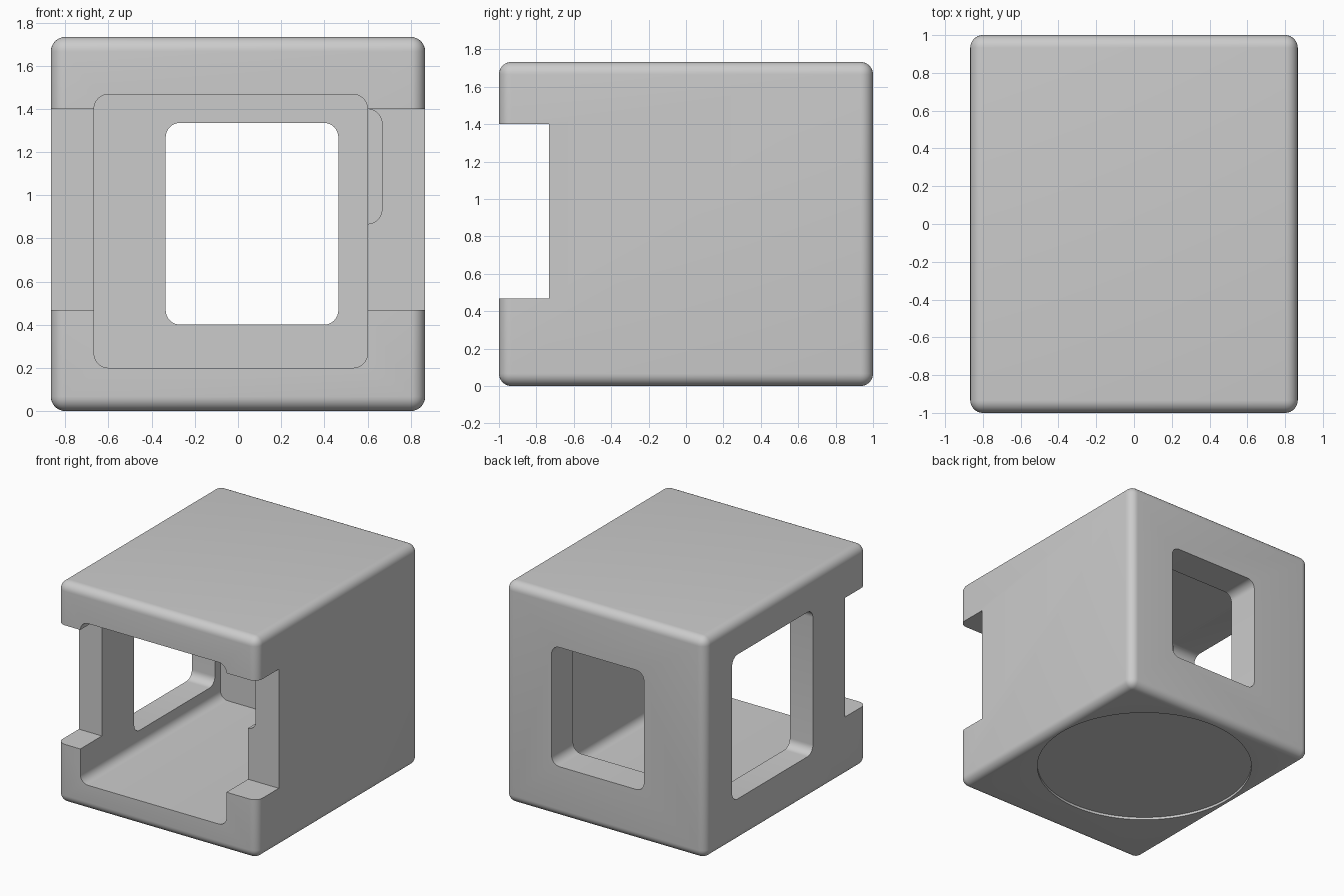
import bpy
import bmesh
import math
from mathutils import Vector

default = bpy.data.objects.get("Cube")
if default:
    bpy.data.objects.remove(default, do_unlink=True)

RADIUS = 0.067

grey = bpy.data.materials.new("plain_grey")
grey.use_nodes = True
grey.diffuse_color = (0.6, 0.6, 0.6, 1)
grey.node_tree.nodes["Principled BSDF"].inputs["Base Color"].default_value = (0.6, 0.6, 0.6, 1)


def make_object(name, bm):
    mesh = bpy.data.meshes.new(name)
    bm.to_mesh(mesh)
    bm.free()
    obj = bpy.data.objects.new(name, mesh)
    bpy.context.collection.objects.link(obj)
    mesh.materials.append(grey)
    return obj


def rounded_box(name, x, y, z, round_axis=None):
    """Box between limits; rounds every edge ('all') or those along one axis."""
    bm = bmesh.new()
    bmesh.ops.create_cube(bm, size=1)
    for v in bm.verts:
        v.co = Vector([lim[0] if c < 0 else lim[1] for c, lim in zip(v.co, (x, y, z))])
    edges = []
    for e in bm.edges:
        d = e.verts[0].co - e.verts[1].co
        if round_axis == "all" or (round_axis is not None and abs(d[round_axis]) > 1e-4):
            edges.append(e)
    if edges:
        bmesh.ops.bevel(bm, geom=edges, offset=RADIUS, segments=8, profile=0.5, affect='EDGES')
    return make_object(name, bm)


# Outer block with every edge rounded
housing = rounded_box("housing", (-0.867, 0.867), (-1, 1), (0, 1.733), "all")

# Openings: main cavity, front notch, windows and inner slot
cutters = [
    rounded_box("cavity_cutter", (-0.667, 0.6), (-1.2, 0.733), (0.2, 1.467), 1),
    rounded_box("front_notch_cutter", (-1.1, 1.1), (-1.1, -0.733), (0.467, 1.4)),
    rounded_box("back_window_cutter", (-0.335, 0.465), (0.6, 1.2), (0.4, 1.335), 1),
    rounded_box("side_window_cutter", (-1.1, -0.5), (-0.333, 0.667), (0.333, 1.465), 0),
    rounded_box("inner_slot_cutter", (0.4, 0.667), (-0.74, 0.0), (0.867, 1.399), 1),
]

# Shallow round recess under the base
bm = bmesh.new()
bmesh.ops.create_cone(bm, cap_ends=True, segments=96, radius1=0.8, radius2=0.8, depth=0.2)
bmesh.ops.translate(bm, verts=bm.verts, vec=(0, 0.12, -0.08))
cutters.append(make_object("base_recess_cutter", bm))

for cutter in cutters:
    cutter.hide_render = True
    mod = housing.modifiers.new(cutter.name, 'BOOLEAN')
    mod.operation = 'DIFFERENCE'
    mod.solver = 'EXACT'
    mod.object = cutter

# Apply the cuts, then drop the cutters
bpy.ops.object.select_all(action='DESELECT')
bpy.context.view_layer.objects.active = housing
housing.select_set(True)
for mod in list(housing.modifiers):
    bpy.ops.object.modifier_apply(modifier=mod.name)
for cutter in cutters:
    bpy.data.objects.remove(cutter, do_unlink=True)

bpy.ops.object.shade_smooth_by_angle(angle=math.radians(30))
